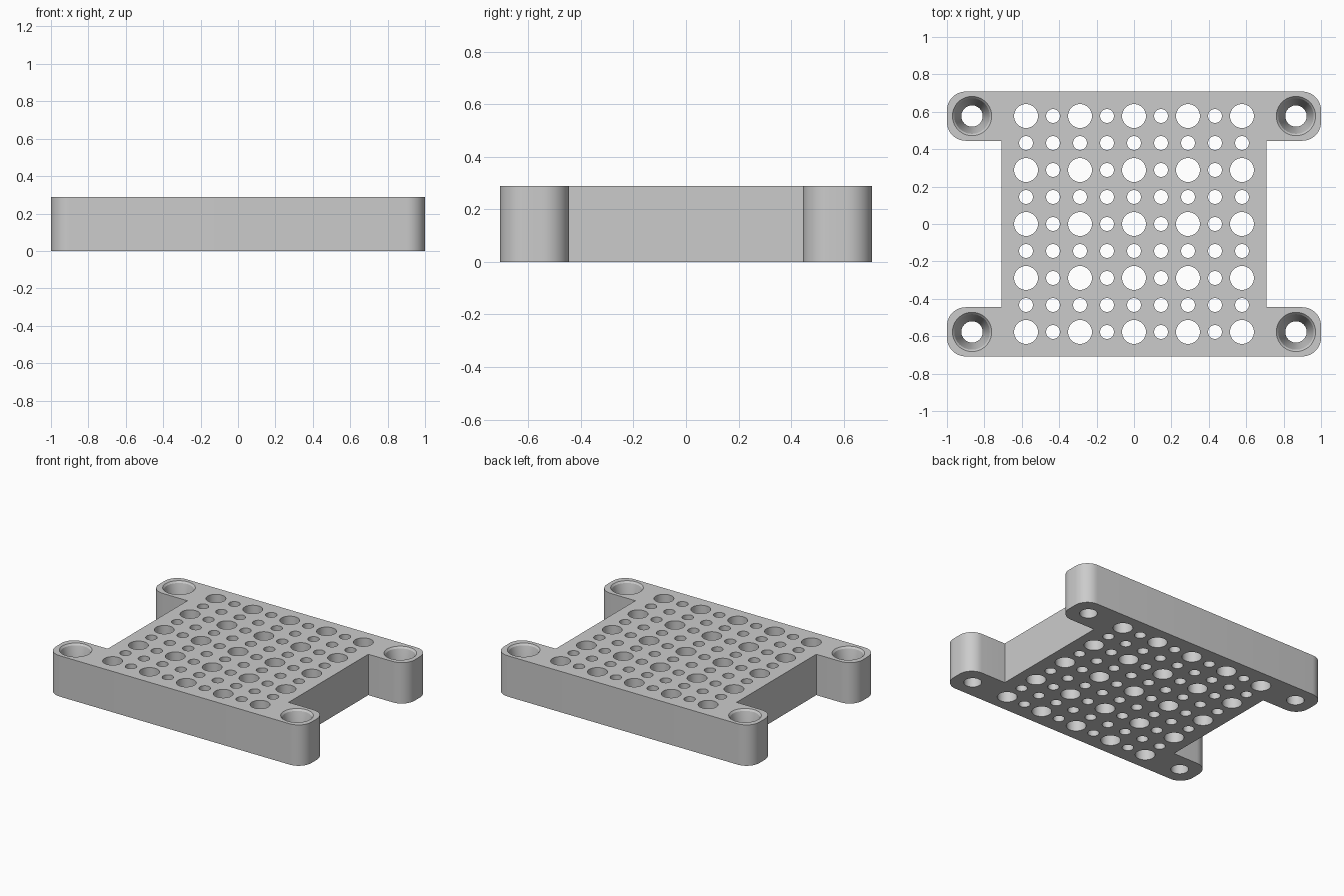
import bpy, bmesh, math

if "Cube" in bpy.data.objects:
    bpy.data.objects.remove(bpy.data.objects["Cube"], do_unlink=True)

HEIGHT = 0.289
PITCH = 0.1443
HALF_Y, BODY_X, ARM_Y, FILLET = 0.708, 0.708, 0.445, 0.1

grey = bpy.data.materials.new("light grey")
grey.use_nodes = True
colour = (0.6, 0.6, 0.6, 1)
grey.diffuse_color = colour
grey.node_tree.nodes["Principled BSDF"].inputs["Base Color"].default_value = colour


def make_object(name, bm):
    bmesh.ops.recalc_face_normals(bm, faces=bm.faces)
    mesh = bpy.data.meshes.new(name)
    bm.to_mesh(mesh)
    bm.free()
    mesh.materials.append(grey)
    obj = bpy.data.objects.new(name, mesh)
    bpy.context.collection.objects.link(obj)
    return obj


def arc(cx, cy, start, steps=10):
    """Quarter circle of fillet points, counter-clockwise."""
    angles = [start + math.pi / 2 * i / steps for i in range(steps + 1)]
    return [(cx + FILLET * math.cos(a), cy + FILLET * math.sin(a)) for a in angles]


def add_lathe(bm, x, y, profile, sides):
    """Closed turned solid from (radius, height) pairs, bottom to top."""
    rings = []
    for r, z in profile:
        turn = [2 * math.pi * i / sides for i in range(sides)]
        rings.append([bm.verts.new((x + r * math.cos(a), y + r * math.sin(a), z)) for a in turn])
    for low, high in zip(rings, rings[1:]):
        for i in range(sides):
            j = (i + 1) % sides
            bm.faces.new((low[i], low[j], high[j], high[i]))
    bm.faces.new(rings[0][::-1])
    bm.faces.new(rings[-1])


# Plate outline: one quarter, mirrored to the other three
quarter = [(BODY_X, ARM_Y)]
quarter += arc(1 - FILLET, ARM_Y + FILLET, -math.pi / 2)
quarter += arc(1 - FILLET, HALF_Y - FILLET, 0)
right_half = [(x, -y) for x, y in reversed(quarter)] + quarter
outline = right_half + [(-x, y) for x, y in reversed(right_half)]

bm = bmesh.new()
base = bm.faces.new([bm.verts.new((x, y, 0)) for x, y in outline])
raised = bmesh.ops.extrude_face_region(bm, geom=[base], use_keep_orig=True)
bmesh.ops.translate(bm, vec=(0, 0, HEIGHT),
                    verts=[v for v in raised["geom"] if isinstance(v, bmesh.types.BMVert)])
plate = make_object("perforated_plate", bm)

# Hole grid: wide holes where both indices are even
bm = bmesh.new()
for i in range(-4, 5):
    for j in range(-4, 5):
        wide = i % 2 == 0 and j % 2 == 0
        radius = 0.064 if wide else 0.037
        add_lathe(bm, i * PITCH, j * PITCH, [(radius, -0.1), (radius, HEIGHT + 0.1)], 32)

# Tapered screw holes in the four arms
screw = [(0.057, -0.1), (0.057, 0.12), (0.095, HEIGHT - 0.012),
         (0.105, HEIGHT), (0.105, HEIGHT + 0.1)]
for sx in (-1, 1):
    for sy in (-1, 1):
        add_lathe(bm, sx * 0.866, sy * 4 * PITCH, screw, 48)
cutter = make_object("hole_cutter", bm)
cutter.hide_render = True

# Cut all holes, then discard the cutter
cut = plate.modifiers.new("holes", 'BOOLEAN')
cut.operation = 'DIFFERENCE'
cut.solver = 'EXACT'
cut.object = cutter
bpy.ops.object.select_all(action='DESELECT')
bpy.context.view_layer.objects.active = plate
plate.select_set(True)
bpy.ops.object.modifier_apply(modifier=cut.name)
bpy.data.objects.remove(cutter, do_unlink=True)
bpy.ops.object.shade_smooth_by_angle(angle=math.radians(25))
